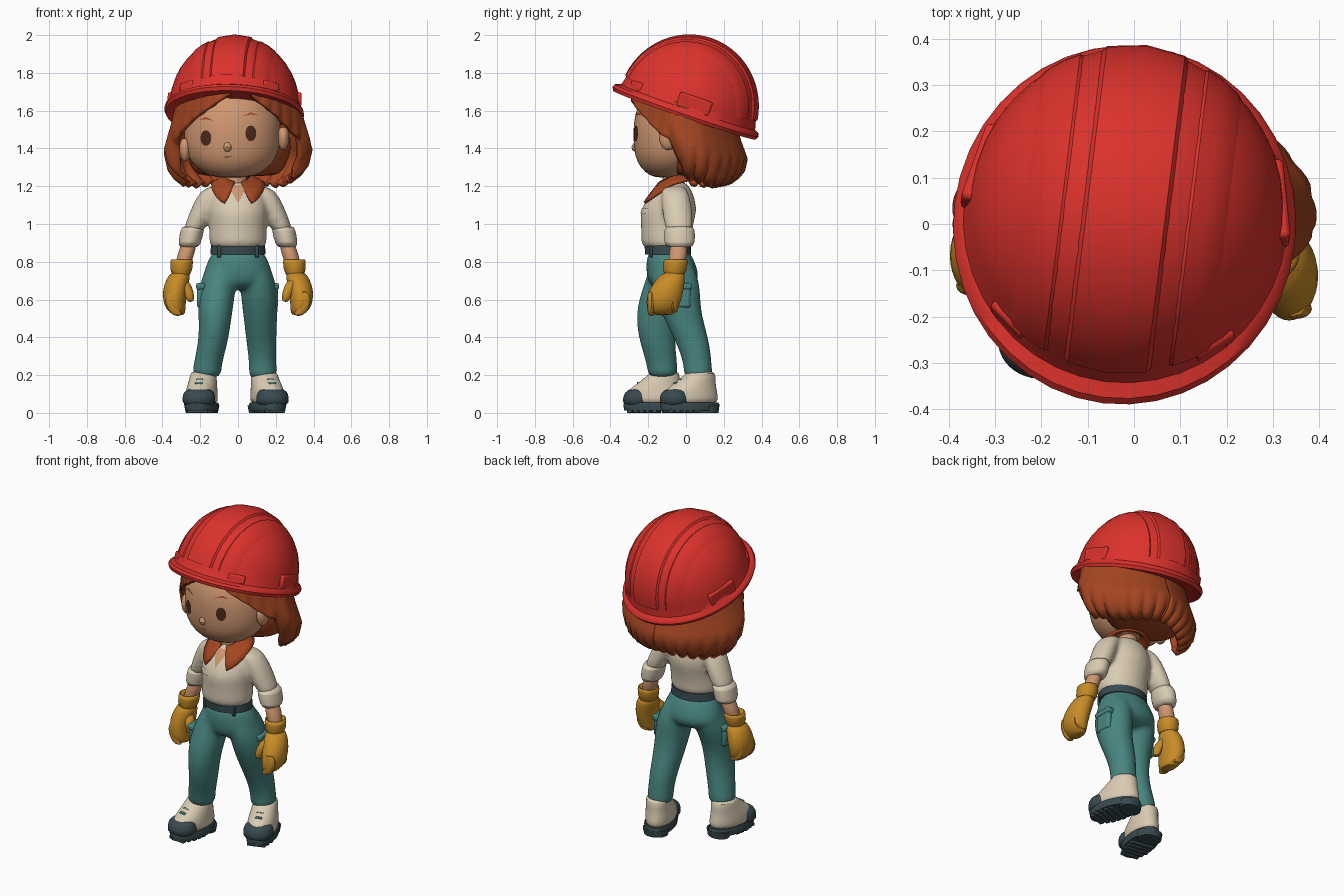
import bpy, bmesh
from math import sin, cos, pi, radians, sqrt
from mathutils import Matrix, Vector
from mathutils.bvhtree import BVHTree

cube = bpy.data.objects.get("Cube")
if cube:
    bpy.data.objects.remove(cube)


def material(name, *rgb):
    m = bpy.data.materials.new(name)
    m.use_nodes = True
    m.diffuse_color = (*rgb, 1)
    m.node_tree.nodes["Principled BSDF"].inputs["Base Color"].default_value = (*rgb, 1)
    return m


RED = material("helmet red", .72, .032, .025)
RUST = material("rust hair", .37, .06, .015)
SKIN = material("skin", .63, .31, .165)
CREAM = material("cream cloth", .7, .6, .45)
TEAL = material("teal trousers", .065, .235, .215)
DARK = material("dark slate", .04, .068, .078)
GOLD = material("glove yellow", .57, .26, .02)
BROWN = material("eye brown", .07, .022, .012)


def build(name, verts, faces, mat, sub=0, solid=0, bevel=0, mtx=None, angle=40):
    me = bpy.data.meshes.new(name)
    me.from_pydata([Vector(v) for v in verts], [], faces)
    bm = bmesh.new()
    bm.from_mesh(me)
    if not solid:
        bmesh.ops.recalc_face_normals(bm, faces=bm.faces)
    if mtx:
        bm.transform(mtx)
    bm.to_mesh(me)
    bm.free()
    me.materials.append(mat)
    me.shade_smooth()
    me.set_sharp_from_angle(angle=radians(angle))
    ob = bpy.data.objects.new(name, me)
    bpy.context.collection.objects.link(ob)
    if solid:
        mod = ob.modifiers.new("thickness", "SOLIDIFY")
        mod.thickness, mod.offset = solid, 0
    if bevel:
        mod = ob.modifiers.new("bevel", "BEVEL")
        mod.width, mod.segments = bevel, 2
    if sub:
        mod = ob.modifiers.new("smooth", "SUBSURF")
        mod.levels = mod.render_levels = sub
    return ob


def loft(name, rings, mat, s=1, n=16, sub=1, **kw):
    """Skin horizontal ellipses (x, y, z, rx, ry) and cap both ends."""
    grow = 1.025 if sub else 1
    verts = [(s * x + grow * rx * cos(2 * pi * i / n), y + grow * ry * sin(2 * pi * i / n), z)
             for x, y, z, rx, ry in rings for i in range(n)]
    faces = [(r * n + i, r * n + (i + 1) % n, (r + 1) * n + (i + 1) % n, (r + 1) * n + i)
             for r in range(len(rings) - 1) for i in range(n)]
    faces += [tuple(range(n)), tuple(range(len(verts) - n, len(verts)))]
    return build(name, verts, faces, mat, sub, **kw)


def fuse(base, others):
    """Melt overlapping parts into one seamless garment."""
    bm = bmesh.new()
    for ob in [base] + others:
        bm.from_mesh(ob.data)
    bm.to_mesh(base.data)
    bm.free()
    for ob in others:
        bpy.data.objects.remove(ob)
    mod = base.modifiers.new("melt", "REMESH")
    mod.mode, mod.voxel_size, mod.use_smooth_shade = "VOXEL", .013, True
    mod = base.modifiers.new("relax", "SMOOTH")
    mod.iterations = 6
    return base


def grid(name, fn, nu, nv, mat, **kw):
    """Surface from fn(u, v) with u and v in 0..1."""
    verts = [fn(i / nu, j / nv) for i in range(nu + 1) for j in range(nv + 1)]
    w = nv + 1
    faces = [(i * w + j, i * w + j + 1, (i + 1) * w + j + 1, (i + 1) * w + j)
             for i in range(nu) for j in range(nv)]
    return build(name, verts, faces, mat, **kw)


def box(name, centre, size, mat, bevel=.008, mtx=None):
    verts = [[c + d * k / 2 for c, d, k in zip(centre, size, (a, b, e))]
             for a in (-1, 1) for b in (-1, 1) for e in (-1, 1)]
    faces = [(0, 1, 3, 2), (4, 5, 7, 6), (0, 1, 5, 4), (2, 3, 7, 6), (0, 2, 6, 4), (1, 3, 7, 5)]
    return build(name, verts, faces, mat, bevel=bevel, mtx=mtx)


def plate(name, corners, target, mat, lift=.006):
    """Thin patch: an x-z outline projected from the front onto a part."""
    tree = BVHTree.FromObject(target, bpy.context.evaluated_depsgraph_get())
    pairs = zip(corners, corners[1:] + corners[:1])
    outline = [Vector(a).lerp(Vector(b), t / 4) for a, b in pairs for t in range(4)]
    n = len(outline)
    mid = sum(outline, Vector((0, 0))) / n
    verts = []
    for k in (1, .75, .5, .25, .02):
        for p in outline:
            q = mid.lerp(p, k)
            hit = tree.ray_cast(Vector((q.x, -2, q.y)), Vector((0, 1, 0)))[0]
            verts.append((q.x, (hit.y if hit else -.1) - lift, q.y))
    faces = [(r * n + i, r * n + (i + 1) % n, (r + 1) * n + (i + 1) % n, (r + 1) * n + i)
             for r in range(4) for i in range(n)] + [tuple(range(4 * n, 5 * n))]
    return build(name, verts, faces, mat)


def lerp(table, a):
    for (a0, b0), (a1, b1) in zip(table, table[1:]):
        if a <= a1:
            return b0 + (b1 - b0) * (a - a0) / (a1 - a0)
    return table[-1][1]


# Arms and gloves
sleeves = []
for s, side, back in ((1, "left", 0), (-1, "right", .05)):
    sleeves.append(loft(side + "_sleeve", [
        (.09, -.065, 1.205, .04, .05), (.14, -.06, 1.18, .06, .072), (.175, -.05, 1.1, .065, .08),
        (.21, -.04, 1.02, .062, .078), (.245, -.035, .94, .055, .07)], CREAM, s))
    loft(side + "_sleeve_cuff", [(.235, -.034, .99, .05, .06), (.24, -.034, .98, .064, .083),
                                 (.258, -.034, .89, .06, .082), (.26, -.034, .875, .045, .06)], CREAM, s)
    loft(side + "_forearm", [(.25, -.036, .93, .04, .045), (.275, -.04, .84, .044, .047),
                             (.3, -.055, .76, .042, .047)], SKIN, s)
    loft(side + "_glove_cuff", [(.295, -.052, .79, .04, .04), (.297, -.053, .818, .054, .058),
                                (.298, -.055, .808, .062, .066), (.303, -.063, .71, .057, .064)], GOLD, s)
    loft(side + "_hand", [(x, y + back * k, z, rx, ry) for x, y, z, rx, ry, k in (
        (.303, -.062, .75, .048, .055, 0), (.318, -.08, .71, .062, .075, .4), (.333, -.105, .65, .066, .092, .8),
        (.337, -.12, .59, .06, .092, 1), (.328, -.125, .545, .05, .08, 1), (.312, -.125, .515, .03, .055, 1))], GOLD, s)
    for i in range(4):
        y = -.183 + .039 * i + back
        loft(side + "_finger", [(.34, y, .65, .035, .022), (.353, y, .6, .038, .024), (.343, y, .55, .038, .024),
                                (.315, y, .51 + .006 * i, .026, .02)], GOLD, s, n=8)
    loft(side + "_thumb", [(.295, -.12 + back, .71, .032, .035), (.268, -.145 + back, .66, .03, .034),
                           (.255, -.155 + back, .615, .027, .03), (.252, -.155 + back, .585, .016, .02)], GOLD, s, n=8)

# Torso, neck and collar
torso = fuse(loft("shirt", [
    (0, -.095, .86, .135, .11), (0, -.105, .89, .15, .132), (0, -.105, .93, .153, .132), (0, -.1, 1, .15, .137),
    (0, -.095, 1.06, .16, .152), (0, -.08, 1.13, .155, .13), (0, -.07, 1.19, .13, .095),
    (0, -.065, 1.23, .07, .06)], CREAM), sleeves)
loft("neck", [(-.01, -.07, z, .055, .055) for z in (1.15, 1.2, 1.25, 1.32)], SKIN)
plate("open_neck", [(-.05, 1.205), (0, 1.11), (.05, 1.205)], torso, SKIN, .008)


def collar(u, v):
    start = .3 + .25 * v
    th = start + u * (2 * pi - 2 * start)
    c = cos(th)
    side, depth = .06 + .08 * v, .065 + (.105 if c > 0 else .06) * v
    return side * sin(th), -.075 - depth * c, 1.25 - .03 * c - v * (.04 + .085 * max(c, 0))


grid("collar", collar, 24, 3, RUST, solid=.014)
for s in (-1, 1):
    plate("pocket_flap", [(s * .03, 1.06), (s * .07, 1.05), (s * .118, 1.06), (s * .118, 1.085), (s * .03, 1.085)],
          torso, CREAM)

# Trousers and belt
hips = loft("trousers", [(0, -.09, .87, .132, .108), (0, -.085, .81, .157, .125), (0, -.07, .74, .185, .14),
                         (0, -.07, .69, .185, .13), (0, -.08, .65, .12, .08)], TEAL)
left_leg = loft("left_leg", [
    (.075, -.075, .83, .06, .09), (.092, -.065, .75, .088, .118), (.11, -.05, .66, .098, .127),
    (.117, -.035, .56, .094, .11), (.12, .005, .45, .084, .097), (.125, .04, .36, .078, .087),
    (.13, .06, .27, .072, .074), (.132, .065, .21, .075, .077), (.132, .065, .18, .07, .072)], TEAL)
right_leg = loft("right_leg", [
    (-.075, -.085, .83, .06, .09), (-.092, -.085, .75, .088, .113), (-.11, -.11, .66, .098, .12),
    (-.12, -.15, .56, .094, .11), (-.122, -.16, .46, .082, .103), (-.135, -.148, .36, .078, .092),
    (-.158, -.13, .27, .075, .082), (-.165, -.122, .215, .077, .08), (-.165, -.122, .185, .07, .074)], TEAL)
fuse(hips, [left_leg, right_leg])
loft("belt", [(0, -.095, .838, .147, .122), (0, -.097, .885, .143, .122)], DARK, n=28, sub=0)
for x in (-.1, .1):
    box("belt_loop", (x, -.097 - .12 * sqrt(1 - (x / .147) ** 2), .855), (.02, .015, .065), DARK, .004)
for x, y in ((.192, -.03), (-.197, -.13)):
    box("cargo_pocket", (x, y, .615), (.04, .11, .12), TEAL, .015)
    box("cargo_flap", (x, y, .67), (.05, .12, .035), TEAL, .01)

# Boots
for name, x, y, turn in (("left", .157, .02, 18), ("right", -.193, -.172, -10)):
    m = Matrix.Translation((x, y, 0)) @ Matrix.Rotation(radians(turn), 4, "Z")
    loft(name + "_boot", [(0, 0, .04, .08, .15), (0, 0, .08, .082, .153), (0, .005, .115, .08, .142),
                          (0, .02, .145, .076, .12), (0, .045, .18, .07, .095),
                          (0, .06, .212, .068, .076), (0, .06, .222, .05, .056)], CREAM, n=24, mtx=m)
    loft(name + "_toe_cap", [(0, -.083, .03, .087, .08), (0, -.083, .08, .087, .081), (0, -.08, .112, .08, .07),
                             (0, -.075, .13, .054, .046)], DARK, n=20, mtx=m)
    loft(name + "_sole", [(0, 0, .012, .084, .157), (0, 0, .045, .089, .163), (0, 0, .056, .084, .156)],
         DARK, n=24, sub=0, mtx=m)
    loft(name + "_heel", [(0, .1, 0, .07, .055), (0, .1, .04, .078, .06)], DARK, sub=0, mtx=m)
    for i in range(5):
        box(name + "_tread", (0, -.12 + .034 * i, .01), (.11 + .02 * min(i, 2), .026, .02), DARK, .004, m)
    for i in range(2):
        box(name + "_lace", (0, -.078 + .03 * i, .157 + .018 * i), (.04, .018, .012), TEAL, .004, m)

# Head and face
head = loft("head", [(-.03, -.09, 1.243, .08, .07), (-.03, -.09, 1.27, .155, .125), (-.03, -.08, 1.33, .22, .18),
                     (-.03, -.07, 1.4, .248, .202), (-.03, -.06, 1.48, .252, .217), (-.03, -.05, 1.58, .25, .22),
                     (-.03, -.04, 1.68, .2, .19), (-.03, -.03, 1.74, .1, .1)], SKIN, n=24)
for x, z in ((-.17, 1.455), (.068, 1.48)):
    plate("eye", [(x + .029 * cos(a * pi / 6), z + .042 * sin(a * pi / 6)) for a in range(12)], head, BROWN)
    w = 1 if x > 0 else -1
    plate("eyebrow", [(x - w * .045, z + .09), (x, z + .103), (x + w * .04, z + .095), (x, z + .111)], head, RUST)
plate("mouth", [(-.09, 1.355), (-.055, 1.352), (-.02, 1.358), (-.055, 1.357)], head, BROWN, .003)
loft("nose", [(-.055, -.255, 1.445, .016, .012), (-.055, -.27, 1.405, .026, .028),
              (-.055, -.262, 1.38, .016, .014)], SKIN, n=10)
for x, z in ((.24, 1.45), (-.28, 1.39)):
    loft("ear", [(x, -.095, z + dz, .032 * k, .05 * k) for dz, k in
                 ((.065, .45), (.045, .9), (.01, 1.05), (-.03, .85), (-.06, .4))], SKIN, n=12)

# Hair: a shell whose lower edge forms the swept fringe and the bob
EDGE = [(-180, 1.25), (-125, 1.22), (-98, 1.23), (-86, 1.28), (-78, 1.42), (-68, 1.47), (-50, 1.55), (-25, 1.63),
        (4, 1.73), (20, 1.65), (45, 1.56), (65, 1.47), (73, 1.45), (80, 1.38), (90, 1.27), (125, 1.22), (180, 1.25)]
WIDE = [(0, .3), (50, .315), (85, .37), (105, .37), (140, .325), (180, .3)]
SWELL = [(0, .85), (.3, .93), (.6, 1.03), (.8, .98), (.9, .9), (1, .76)]


def hair(u, v):
    deg = -180 + 360 * u
    th = radians(deg)
    long_part = min(1, max(0, (abs(deg) - 70) / 20))
    lock = abs(sin(th * 14 + v * .8))
    top = 1.625 + .11 * cos(th)
    z = top + (min(top - .01, lerp(EDGE, deg) - .025 * lock * long_part) - top) * v
    k = (.9 + .07 * v) * (1 - long_part) + lerp(SWELL, v) * long_part
    k += .03 * (lock - .5) * v
    return lerp(WIDE, abs(deg)) * k * sin(th), -.305 * k * cos(th), z


grid("hair", hair, 144, 10, RUST, solid=.022, angle=50)
loft("hair_core", [(0, .08, 1.25, .2, .13), (0, .085, 1.28, .24, .17), (0, .085, 1.4, .29, .2),
                   (0, .07, 1.52, .28, .2)], RUST)

# Hard hat, tilted back and turned slightly
tilt = (Matrix.Translation((-.02, 0, 1.6)) @ Matrix.Rotation(radians(-7), 4, "Z")
        @ Matrix.Rotation(radians(-19), 4, "X"))
RX, RY, H = .345, .367, .378
rings = [(0, 0, -.012, .34, .37), (0, 0, -.025, .362, .4), (0, 0, -.006, .37, .41),
         (0, 0, .01, .365, .402), (0, .005, .022, .35, .375)]
rings += [(0, .005, .02 + H * sin(a), RX * cos(a), RY * cos(a)) for a in [radians(6 + 8 * i) for i in range(11)]]
loft("helmet", rings, RED, n=40, sub=0, mtx=tilt)


def ridge(name, x0, x1, rise):
    cols = [(x0 - .015, .98), (x0, rise), ((x0 + x1) / 2, rise + .004), (x1, rise), (x1 + .015, .98)]

    def point(u, v):
        x, k = cols[round(v * 4)]
        w = k * sqrt(1 - (x / RX) ** 2)
        a = radians(8 + 164 * u)
        return x, .005 - RY * w * cos(a), .02 + H * w * sin(a)
    grid(name, point, 28, 4, RED, mtx=tilt, angle=30)


ridge("crown_ridge", -.085, .085, 1.022)
for s in (-1, 1):
    ridge("side_ridge", s * .175 - .035, s * .175 + .035, 1.013)
    for part, turn, reach, wide, tall in (("slot", 102, .333, .18, .08), ("tab", 40, .343, .1, .05)):
        spot = tilt @ Matrix.Rotation(radians(s * turn), 4, "Z")
        box("helmet_" + part, (0, -reach, .02 + tall / 2), (wide, .03, tall), RED, .01, spot)
